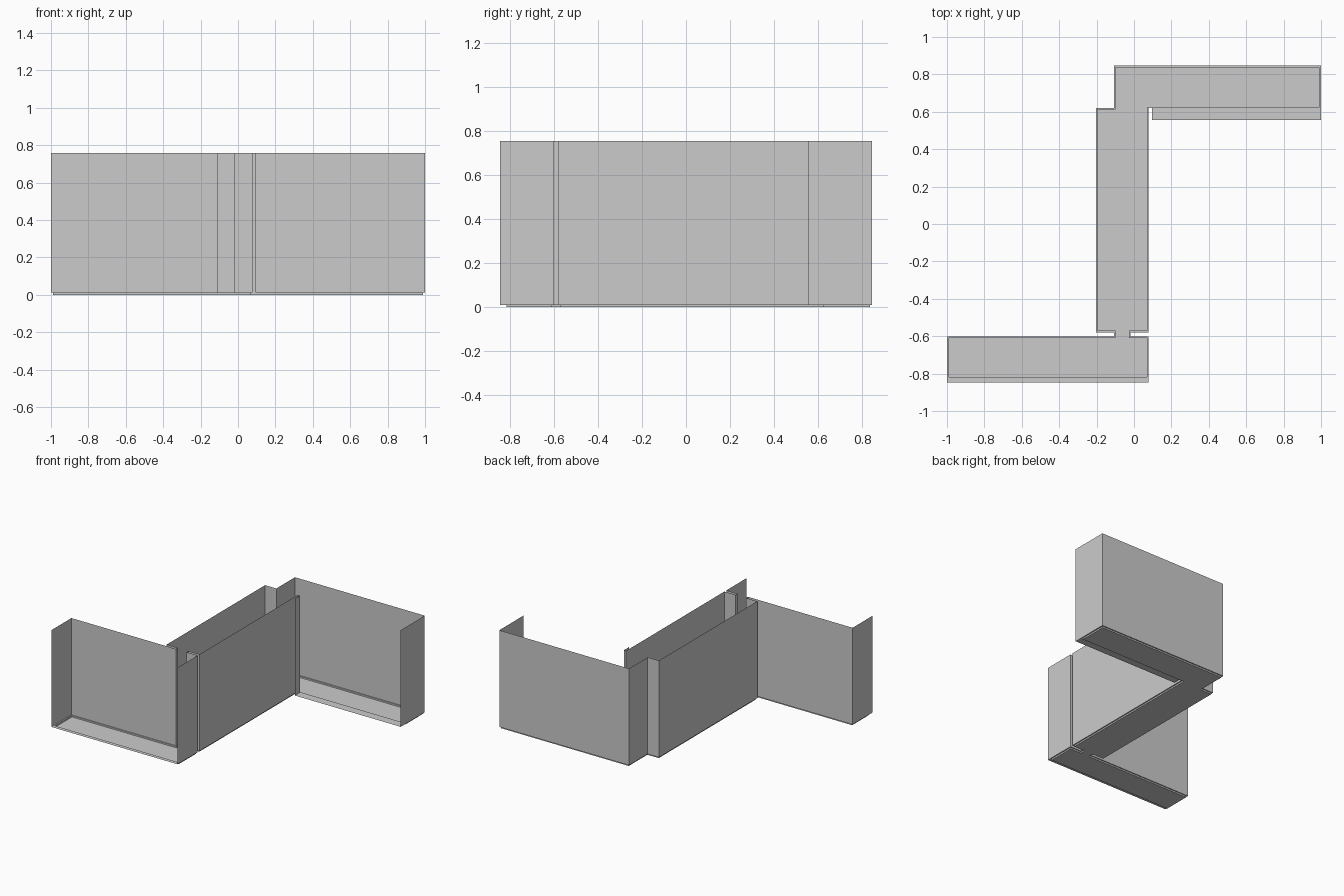
import bpy, bmesh

if "Cube" in bpy.data.objects:
    bpy.data.objects.remove(bpy.data.objects["Cube"])

TOP, RIM = 0.757, 0.011

# Outer plan of the Z-shaped hallway (counter-clockwise, wall line)
outer = [(-1, -.847), (.078, -.847), (.078, -.602), (-.018, -.602), (-.018, -.579),
         (.078, -.579), (.078, .62), (.097, .62), (.097, .555), (1, .555),
         (1, .847), (-.107, .847), (-.107, .62), (-.203, .62), (-.203, -.579),
         (-.107, -.579), (-.107, -.602), (-1, -.602)]
# Matching inset plan of the sunken floor
inner = [(-.99, -.817), (.069, -.817), (.069, -.61), (-.026, -.61), (-.026, -.57),
         (.069, -.57), (.069, .623), (.096, .623), (.098, .623), (.99, .623),
         (.99, .838), (-.098, .838), (-.098, .611), (-.195, .611), (-.195, -.57),
         (-.1, -.57), (-.1, -.61), (-.99, -.61)]
OPEN_SIDES = {0, 8}     # the two rooms have no wall on their front side
n = len(outer)


def ring(bm, plan, z):
    return [bm.verts.new((x, y, z)) for x, y in plan]


def bridge(bm, a, b, skip=()):
    for i in range(n):
        if i not in skip:
            j = (i + 1) % n
            bm.faces.new((a[j], a[i], b[i], b[j]))


def finish(bm, name):
    loose = [v for v in bm.verts if not v.link_faces]
    bmesh.ops.delete(bm, geom=loose, context='VERTS')
    mesh = bpy.data.meshes.new(name)
    bm.to_mesh(mesh)
    bm.free()
    bpy.context.collection.objects.link(bpy.data.objects.new(name, mesh))


# Thin walls facing into the rooms
bm = bmesh.new()
bridge(bm, ring(bm, outer, RIM), ring(bm, outer, TOP), OPEN_SIDES)
finish(bm, "walls")

# Floor edge: flat ledge along the walls, then a small step down
bm = bmesh.new()
ledge = ring(bm, inner, RIM)
bridge(bm, ledge, ring(bm, outer, RIM))
bridge(bm, ring(bm, inner, 0), ledge)
bmesh.ops.reverse_faces(bm, faces=[f for f in bm.faces
                                   if f.calc_center_median().z > RIM * .9 and f.normal.z < 0])
finish(bm, "floor_edge")

# Sunken floor
bm = bmesh.new()
bm.faces.new(ring(bm, inner, 0))
finish(bm, "floor")
